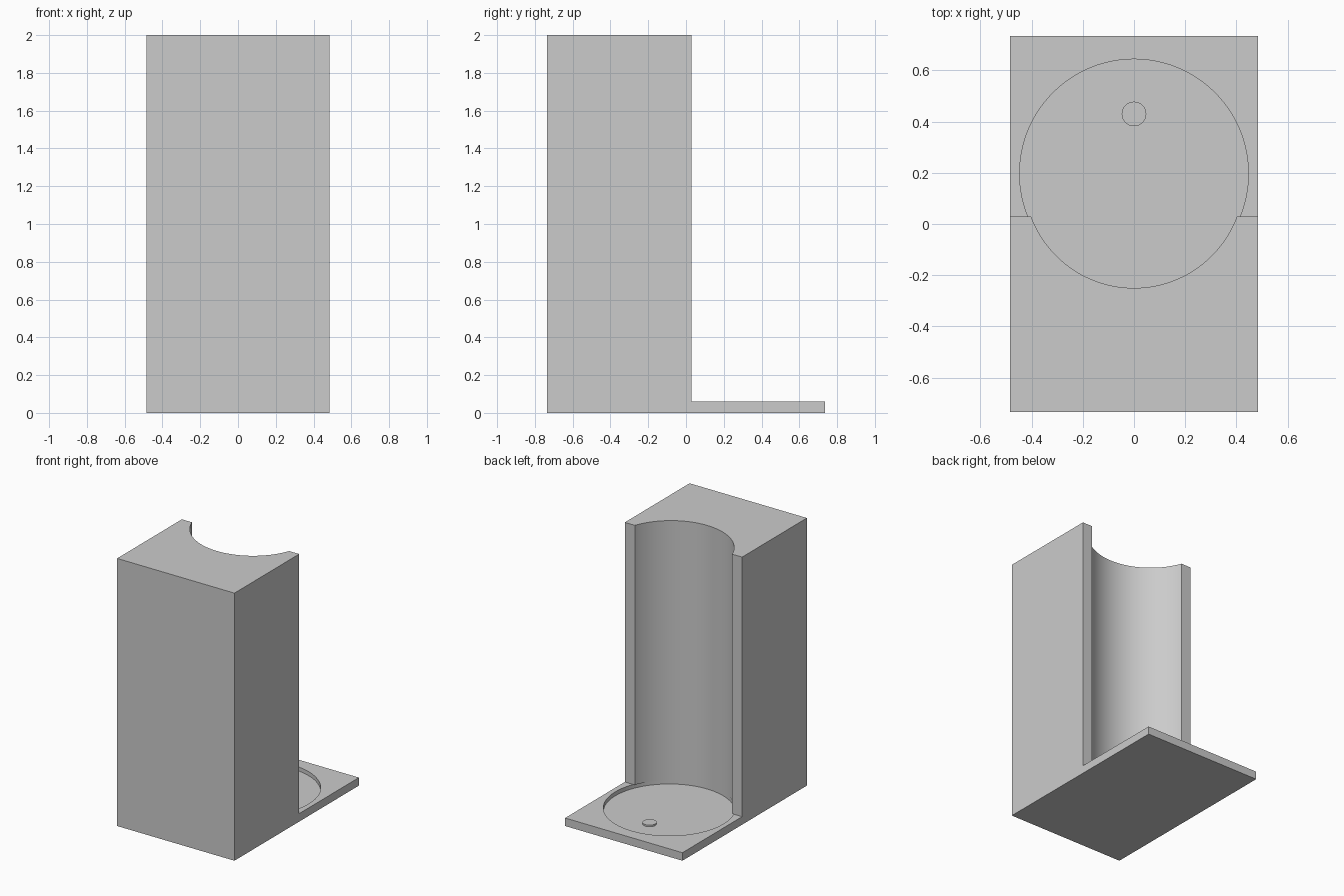
import bpy
import bmesh
from math import asin, cos, sin, pi, radians

HALF_W, HALF_L = 0.485, 0.735
PLATE_TOP, FLOOR, HEIGHT = 0.06, 0.03, 2.0
MOUTH_Y = 0.03

cube = bpy.data.objects.get("Cube")
if cube:
    bpy.data.objects.remove(cube, do_unlink=True)

grey = bpy.data.materials.new("plain grey")
grey.use_nodes = True
colour = (0.6, 0.6, 0.6, 1)
grey.diffuse_color = colour
grey.node_tree.nodes["Principled BSDF"].inputs["Base Color"].default_value = colour


def arc(cy, r, start, end, steps):
    """Points along an arc centred on x = 0."""
    return [(r * cos(start + (end - start) * i / steps),
             cy + r * sin(start + (end - start) * i / steps)) for i in range(steps + 1)]


def prism(name, outline, z0, z1):
    """Extrude a flat outline between two heights."""
    bm = bmesh.new()
    base = bm.faces.new([bm.verts.new((x, y, z0)) for x, y in outline])
    top = bmesh.ops.extrude_face_region(bm, geom=[base], use_keep_orig=True)["geom"]
    verts = [v for v in top if isinstance(v, bmesh.types.BMVert)]
    bmesh.ops.translate(bm, verts=verts, vec=(0, 0, z1 - z0))
    bmesh.ops.recalc_face_normals(bm, faces=bm.faces)
    mesh = bpy.data.meshes.new(name)
    bm.to_mesh(mesh)
    bm.free()
    mesh.materials.append(grey)
    obj = bpy.data.objects.new(name, mesh)
    bpy.context.collection.objects.link(obj)
    return obj


def activate(obj):
    bpy.ops.object.select_all(action="DESELECT")
    obj.select_set(True)
    bpy.context.view_layer.objects.active = obj


# Base plate with a shallow round recess
plate = prism("base_plate", [(-HALF_W, -HALF_L), (HALF_W, -HALF_L),
                             (HALF_W, HALF_L), (-HALF_W, HALF_L)], 0, PLATE_TOP)
cutter = prism("recess_cutter", arc(0.197, 0.447, 0, 2 * pi, 96)[:-1], FLOOR, 0.2)
cutter.hide_render = True
cut = plate.modifiers.new("recess", "BOOLEAN")
cut.operation, cut.solver, cut.object = "DIFFERENCE", "EXACT", cutter
activate(plate)
bpy.ops.object.modifier_apply(modifier=cut.name)
bpy.data.objects.remove(cutter, do_unlink=True)

# Tall block with a round channel down its back
channel_y, channel_r = 0.179, 0.429
dip = asin((MOUTH_Y - channel_y) / channel_r)
channel = arc(channel_y, channel_r, dip, -pi - dip, 64)
tower = prism("tower", [(-HALF_W, MOUTH_Y), (-HALF_W, -HALF_L),
                        (HALF_W, -HALF_L), (HALF_W, MOUTH_Y)] + channel, PLATE_TOP, HEIGHT)

# Small round drain cap on the recess floor
drain = prism("drain_cap", arc(0.43, 0.048, 0, 2 * pi, 32)[:-1], FLOOR, 0.042)

for part in (plate, tower, drain):
    activate(part)
    bpy.ops.object.shade_smooth_by_angle(angle=radians(30))
